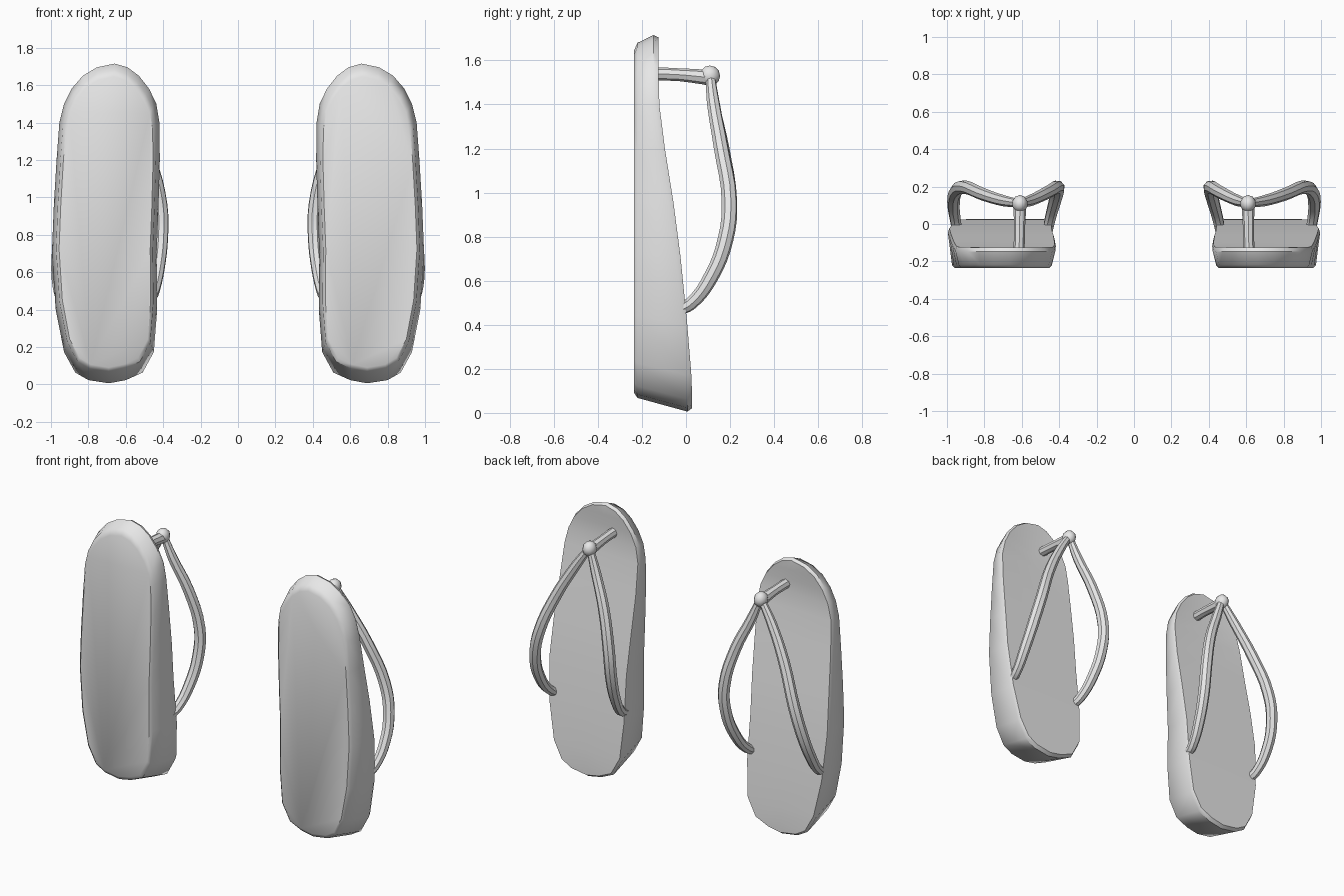
import bpy, bmesh, math
from mathutils import Vector

if "Cube" in bpy.data.objects:
    bpy.data.objects.remove(bpy.data.objects["Cube"])

grey = bpy.data.materials.new("grey rubber")
grey.diffuse_color = (0.8, 0.8, 0.8, 1)
grey.use_nodes = True
grey.node_tree.nodes["Principled BSDF"].inputs["Base Color"].default_value = grey.diffuse_color

# Outline rows of one sole, heel to toe: height, inner x, outer x
ROWS = [(0.02, 0.60, 0.80), (0.06, 0.51, 0.87), (0.17, 0.45, 0.93),
        (0.40, 0.432, 0.975), (0.70, 0.435, 0.995), (0.95, 0.425, 0.985),
        (1.20, 0.418, 0.97), (1.40, 0.42, 0.955), (1.50, 0.437, 0.93),
        (1.58, 0.475, 0.89), (1.65, 0.53, 0.83), (1.695, 0.59, 0.755)]
HEEL, TOE = (0.69, 0.003), (0.66, 1.715)

# Footbed profile: height, y
BED = [(0, 0.028), (0.13, 0.028), (0.47, 0.0), (0.60, -0.012), (0.88, -0.045),
       (1.10, -0.08), (1.29, -0.11), (1.42, -0.123), (1.80, -0.126)]


def bed(z):
    for (z0, y0), (z1, y1) in zip(BED, BED[1:]):
        if z <= z1:
            return y0 + (y1 - y0) * max(0, z - z0) / (z1 - z0)
    return BED[-1][1]


def finish(ob, name):
    ob.name = name
    ob.data.materials.clear()
    ob.data.materials.append(grey)
    bpy.ops.object.select_all(action='DESELECT')
    ob.select_set(True)
    bpy.context.view_layer.objects.active = ob
    if ob.type == 'CURVE':
        bpy.ops.object.convert(target='MESH')
    bpy.ops.object.shade_smooth_by_angle(angle=math.radians(40))


def sole(side, name):
    bm = bmesh.new()
    n = len(ROWS)
    outline = ([HEEL] + [(r[1], r[0]) for r in ROWS] + [TOE]
               + [(r[2], r[0]) for r in reversed(ROWS)])

    def ring(sx, z_low, z_high, depth):
        pts = []
        for x, z in outline:
            zz = z_low + z / 1.715 * (z_high - z_low)
            pts.append(bm.verts.new((side * (0.70 + (x - 0.70) * sx), depth(zz), zz)))
        return pts

    rings = [ring(0.87, 0.088, 1.645, lambda z: -0.236),
             ring(0.925, 0.065, 1.68, lambda z: -0.220),
             ring(1.0, 0.003, 1.715, lambda z: bed(z) - 0.022),
             ring(0.975, 0.018, 1.705, bed)]
    m = len(outline)
    for a, b in zip(rings, rings[1:]):
        for i in range(m):
            j = (i + 1) % m
            bm.faces.new((a[i], a[j], b[j], b[i]))
    bm.faces.new(rings[0])
    # Footbed with a shallow dent around the toe post
    rim = rings[-1]
    mids = []
    for i in range(1, n + 1):
        c = (rim[i].co + rim[m - i].co) / 2
        c.y -= 0.022 * max(0, 1 - abs(c.z - 1.52) / 0.16)
        mids.append(bm.verts.new(c))
    for i in range(1, n):
        bm.faces.new((rim[i], rim[i + 1], mids[i], mids[i - 1]))
        bm.faces.new((mids[i - 1], mids[i], rim[m - i - 1], rim[m - i]))
    for tip, i in ((rim[0], 1), (rim[n + 1], n)):
        bm.faces.new((tip, rim[i], mids[i - 1]))
        bm.faces.new((tip, mids[i - 1], rim[m - i]))
    bmesh.ops.recalc_face_normals(bm, faces=bm.faces)
    me = bpy.data.meshes.new(name)
    bm.to_mesh(me)
    bm.free()
    ob = bpy.data.objects.new(name, me)
    bpy.context.collection.objects.link(ob)
    finish(ob, name)


def tube(side, name, pts):
    """Smooth tube through (x, y, z, radius) points."""
    cu = bpy.data.curves.new(name, 'CURVE')
    cu.dimensions = '3D'
    cu.bevel_depth = 1.0
    cu.bevel_resolution = 2
    cu.resolution_u = 4
    cu.use_fill_caps = True
    sp = cu.splines.new('BEZIER')
    sp.bezier_points.add(len(pts) - 1)
    for p, (x, y, z, r) in zip(sp.bezier_points, pts):
        p.co = (side * x, y, z)
        p.radius = r
        p.handle_left_type = p.handle_right_type = 'AUTO'
    ob = bpy.data.objects.new(name, cu)
    bpy.context.collection.objects.link(ob)
    finish(ob, name)


INNER = [(0.605, 0.11, 1.53, 0.022), (0.555, 0.125, 1.40, 0.030), (0.47, 0.165, 1.20, 0.034),
         (0.412, 0.197, 0.96, 0.036), (0.408, 0.180, 0.79, 0.036), (0.425, 0.115, 0.62, 0.034),
         (0.45, 0.02, 0.495, 0.030), (0.46, -0.03, 0.47, 0.028)]
OUTER = [(0.615, 0.11, 1.53, 0.022), (0.70, 0.125, 1.40, 0.030), (0.81, 0.160, 1.20, 0.034),
         (0.905, 0.197, 0.96, 0.036), (0.948, 0.180, 0.79, 0.036), (0.965, 0.115, 0.62, 0.034),
         (0.955, 0.02, 0.495, 0.030), (0.945, -0.03, 0.47, 0.028)]
POST = [(0.615, -0.16, 1.54, 0.030), (0.612, -0.03, 1.535, 0.029), (0.61, 0.11, 1.522, 0.035)]

for side, label in ((1, "right"), (-1, "left")):
    sole(side, label + "_sole")
    tube(side, label + "_inner_strap", INNER)
    tube(side, label + "_outer_strap", OUTER)
    tube(side, label + "_toe_post", POST)
    # Knot where the straps meet the post
    bpy.ops.mesh.primitive_uv_sphere_add(segments=10, ring_count=6, radius=1,
                                         location=(side * 0.61, 0.108, 1.53))
    knot = bpy.context.object
    knot.scale = (0.042, 0.047, 0.047)
    finish(knot, label + "_knot")
